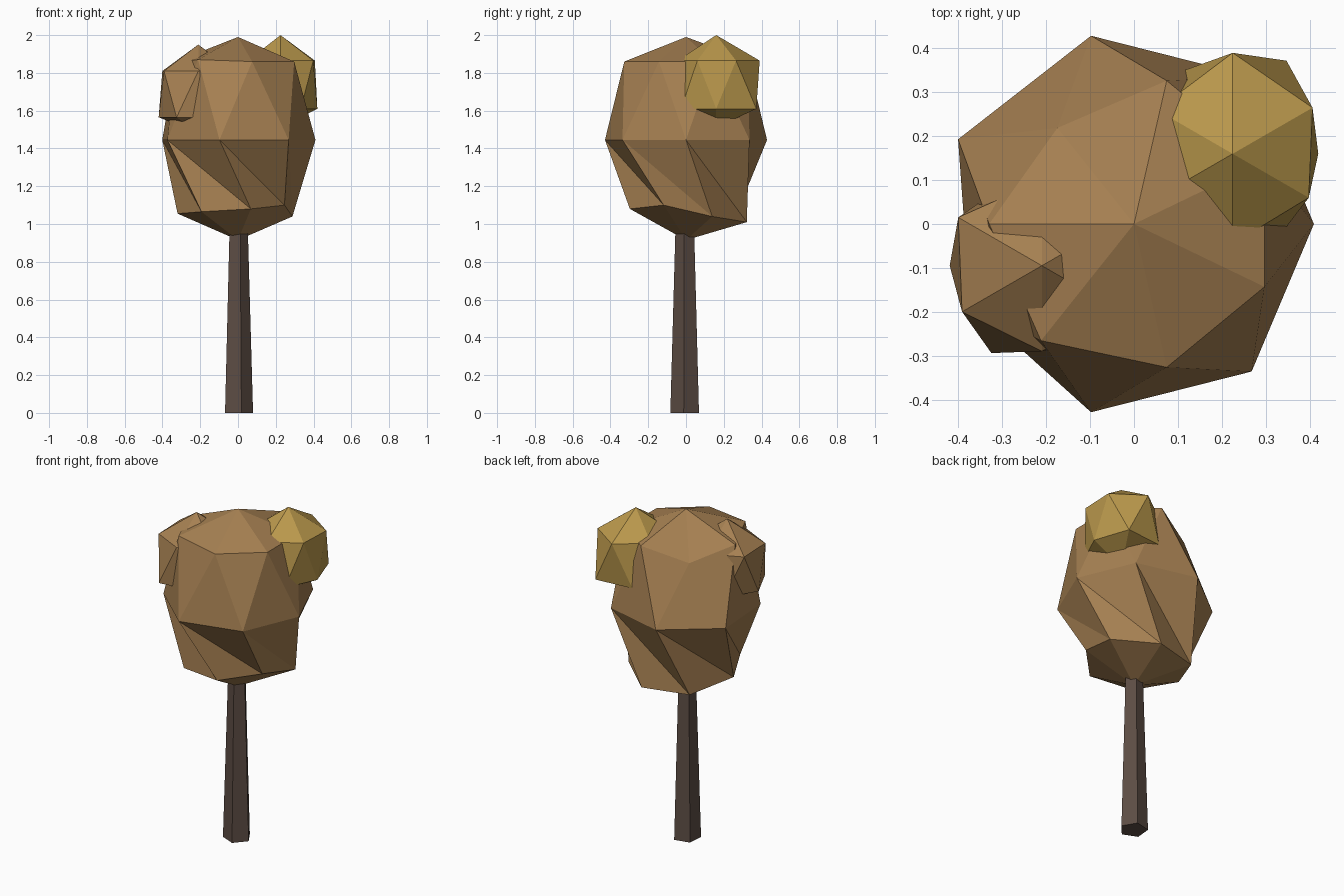
import bpy
import bmesh
from math import radians, cos, sin

cube = bpy.data.objects.get("Cube")
if cube:
    bpy.data.objects.remove(cube, do_unlink=True)


def material(name, colour):
    mat = bpy.data.materials.new(name)
    mat.use_nodes = True
    rgba = (*colour, 1)
    mat.diffuse_color = rgba
    shader = mat.node_tree.nodes["Principled BSDF"]
    shader.inputs["Base Color"].default_value = rgba
    shader.inputs["Roughness"].default_value = 0.9
    return mat


def each(value, count):
    """Expand a single number to one entry per ring vertex."""
    return value if isinstance(value, list) else [value] * count


def faceted_solid(name, mat, centre, sides, top, bottom, rings, triangles=True):
    """Stack rings (start angle, radius, height) and close them with two poles."""
    bm = bmesh.new()
    cx, cy = centre
    loops = []
    for start, radius, height in rings:
        loop = []
        for i, (r, z) in enumerate(zip(each(radius, sides), each(height, sides))):
            angle = radians(start + 360 * i / sides)
            loop.append(bm.verts.new((cx + r * cos(angle), cy + r * sin(angle), z)))
        loops.append(loop)
    crown, base = bm.verts.new((cx, cy, top)), bm.verts.new((cx, cy, bottom))
    for i in range(sides):
        j = (i + 1) % sides
        bm.faces.new((crown, loops[0][i], loops[0][j]))
        bm.faces.new((base, loops[-1][j], loops[-1][i]))
        for up, low in zip(loops, loops[1:]):
            if triangles:
                bm.faces.new((up[i], low[i], low[j]))
                bm.faces.new((up[i], low[j], up[j]))
            else:
                bm.faces.new((up[i], low[i], low[j], up[j]))
    bmesh.ops.recalc_face_normals(bm, faces=bm.faces)
    mesh = bpy.data.meshes.new(name)
    bm.to_mesh(mesh)
    bm.free()
    mesh.materials.append(mat)
    obj = bpy.data.objects.new(name, mesh)
    bpy.context.collection.objects.link(obj)
    return obj


bark = material("dark bark", (0.11, 0.074, 0.058))
brown = material("autumn brown", (0.381, 0.216, 0.084))
gold = material("autumn gold", (0.49, 0.314, 0.072))

# Tapered five-sided trunk
faceted_solid("trunk", bark, (0, -0.005), 5, 0.98, 0,
              [(-77, 0.052, 0.98), (-77, 0.08, 0)], triangles=False)

# Main foliage, with a twisted lower half
half = 180 / 7
faceted_solid("main_foliage", brown, (0, 0), 7, 1.99, 0.915, [
    (half, [0.33, 0.335, 0.28, 0.33, 0.34, 0.335, 0.33],
     [1.86, 1.87, 1.79, 1.86, 1.87, 1.86, 1.86]),
    (0, [0.41, 0.43, 0.44, 0.445, 0.415, 0.44, 0.43], 1.445),
    (half, [0.32, 0.33, 0.32, 0.32, 0.31, 0.305, 0.273],
     [1.04, 1.01, 1.01, 1.055, 1.065, 1.08, 1.1]),
])

# Small side clumps
faceted_solid("gold_clump", gold, (0.225, 0.16), 6, 2.0, 1.51, [
    (30, [0.21, 0.23, 0.2, 0.2, 0.205, 0.2], 1.865),
    (0, [0.195, 0.245, 0.22, 0.2, 0.2, 0.215], 1.61),
])
faceted_solid("brown_clump", brown, (-0.21, -0.095), 6, 1.95, 1.48, [
    (30, [0.21, 0.195, 0.22, 0.21, 0.195, 0.2], 1.81),
    (0, [0.2, 0.2, 0.2, 0.21, 0.23, 0.2], 1.565),
])
